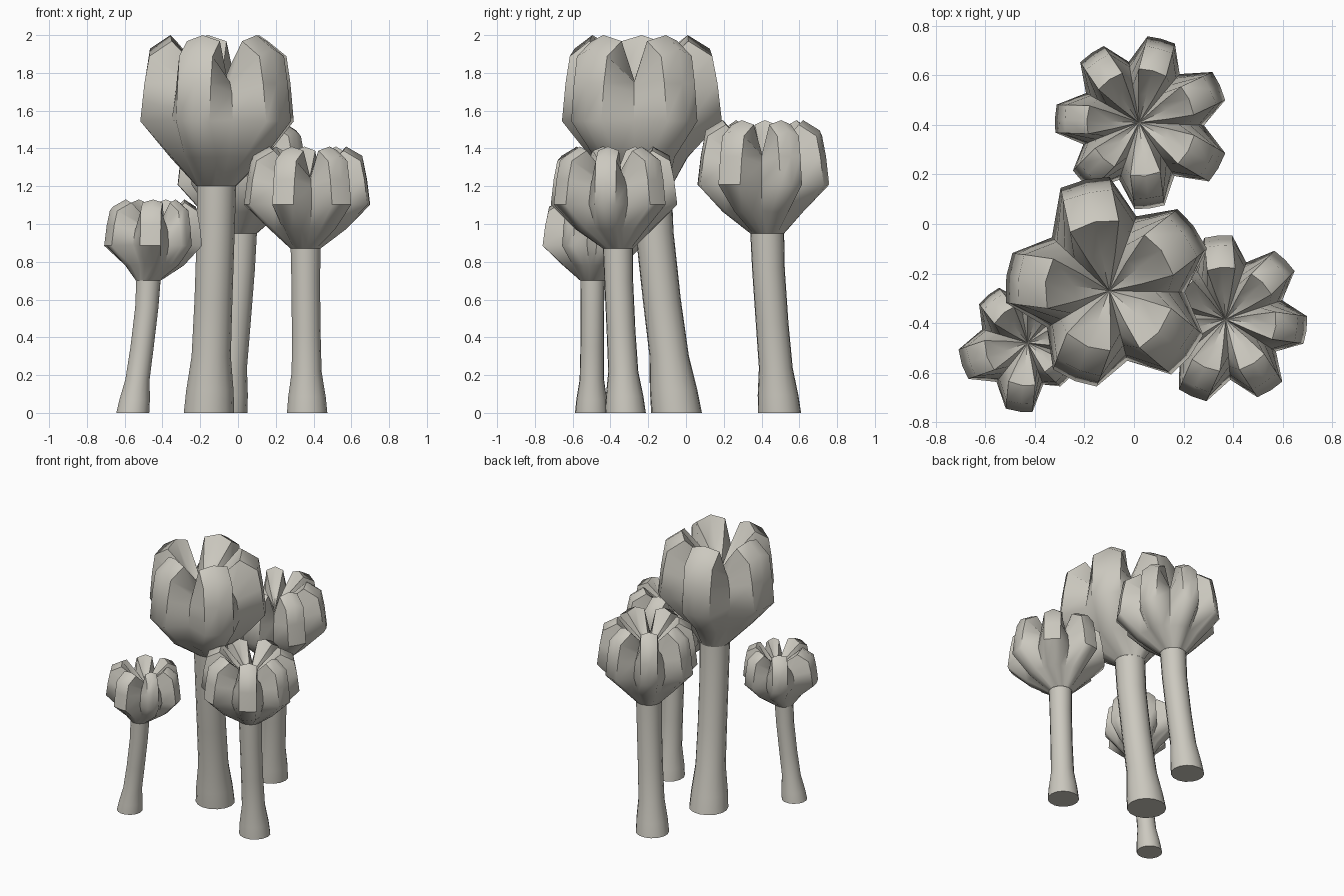
import bpy
import bmesh
from math import radians, cos, sin
from mathutils import Vector

cube = bpy.data.objects.get("Cube")
if cube:
    bpy.data.objects.remove(cube, do_unlink=True)

stone = bpy.data.materials.new("warm grey")
stone.use_nodes = True
stone.diffuse_color = (0.6, 0.58, 0.52, 1)
stone.node_tree.nodes["Principled BSDF"].inputs["Base Color"].default_value = stone.diffuse_color


def loft(name, rings, smooth_angle, cap_start=False, end_point=None):
    """Skin closed rings of equal length into one object."""
    bm = bmesh.new()
    rows = [[bm.verts.new(p) for p in ring] for ring in rings]
    n = len(rows[0])
    for low, high in zip(rows, rows[1:]):
        for i in range(n):
            j = (i + 1) % n
            bm.faces.new((low[i], low[j], high[j], high[i]))
    if cap_start:
        bm.faces.new(rows[0][::-1])
    if end_point:
        tip = bm.verts.new(end_point)
        for i in range(n):
            bm.faces.new((rows[-1][i], rows[-1][(i + 1) % n], tip))
    bmesh.ops.recalc_face_normals(bm, faces=bm.faces)
    mesh = bpy.data.meshes.new(name)
    bm.to_mesh(mesh)
    bm.free()
    mesh.materials.append(stone)
    obj = bpy.data.objects.new(name, mesh)
    bpy.context.collection.objects.link(obj)
    bpy.ops.object.select_all(action='DESELECT')
    obj.select_set(True)
    bpy.context.view_layer.objects.active = obj
    bpy.ops.object.shade_smooth_by_angle(angle=radians(smooth_angle))


def stem(name, base, top, height, r_base, r_top):
    """Leaning stem with a flared foot: (height share, lean share, flare share)."""
    rings = []
    for t, lean, flare in ((0, 0, 1), (.1, .12, .72), (.25, .3, 0), (.5, .6, -.12),
                           (.8, .9, -.12), (1, 1, 0)):
        c = Vector(base).lerp(Vector(top), lean)
        r = r_top + (r_base - r_top) * flare
        rings.append([(c.x + r * cos(radians(a)), c.y + r * sin(radians(a)), t * height)
                      for a in range(0, 360, 24)])
    loft(name, rings, 40, cap_start=True)


# Petal levels: half width as a share of the gap, then (radius, height) shares
# at the cleft, the petal edge and the petal middle
PROFILE = (
    (.50, (.52, .20), (.60, .19), (.62, .19)),
    (.38, (.72, .44), (1.0, .43), (1.0, .43)),
    (.40, (.66, .62), (.95, .68), (.95, .68)),
    (.43, (.56, .69), (.89, .86), (.88, .91)),
    (.62, (.44, .70), (.62, .96), (.62, 1.0)),
    (.66, (.22, .66), (.32, .80), (.34, .76)),
)


def head(name, foot, centre, z0, z1, r_foot, petals):
    """Cupped head; petals is a list of (angle, radius) counter-clockwise."""
    count = len(petals)
    rings = [[] for _ in range(len(PROFILE) + 1)]
    for i, (a, r) in enumerate(petals):
        before = ((a - petals[i - 1][0]) % 360) / 2
        a_next, r_next = petals[(i + 1) % count]
        after = ((a_next - a) % 360) / 2
        for level, ring in zip(((.5,),) + PROFILE, rings):
            width = level[0]
            for angle, radius, kind in ((a - before * width, r, 2), (a, r, 3),
                                        (a + after * width, r, 2),
                                        (a + after, (r + r_next) / 2, 1)):
                u = Vector((cos(radians(angle)), sin(radians(angle))))
                if len(level) == 1:
                    ring.append((*(Vector(foot) + u * r_foot), z0))
                else:
                    share, h = level[kind]
                    ring.append((*(Vector(centre) + u * radius * share), z0 + (z1 - z0) * h))
    loft(name, rings, 52, end_point=(*centre, z0 + (z1 - z0) * .62))


# name, stem base, stem top, head centre, head bottom, head top, radii, petals
PLANTS = (
    ("tall", (-.155, -.05), (-.115, -.18), (-.10, -.27), 1.2, 2.0, .135, .105,
     ((38, .43), (102, .46), (172, .42), (249, .39), (320, .42))),
    ("back", (-.065, .495), (.01, .43), (.02, .41), .95, 1.55, .115, .09,
     ((25, .36), (75, .35), (124, .34), (178, .34), (225, .33), (277, .35), (330, .37))),
    ("right", (.365, -.32), (.357, -.36), (.37, -.385), .87, 1.41, .108, .08,
     ((-8, .33), (45, .34), (95, .34), (146, .33), (195, .34), (246, .34), (303, .34))),
    ("small", (-.558, -.5), (-.475, -.495), (-.43, -.48), .7, 1.13, .088, .065,
     ((12, .24), (72, .25), (128, .25), (199, .28), (264, .28), (317, .22))),
)
for name, base, top, centre, z0, z1, r_base, r_top, petals in PLANTS:
    stem(name + "_stem", base, top, z0, r_base, r_top)
    head(name + "_head", top, centre, z0, z1, r_top, petals)
